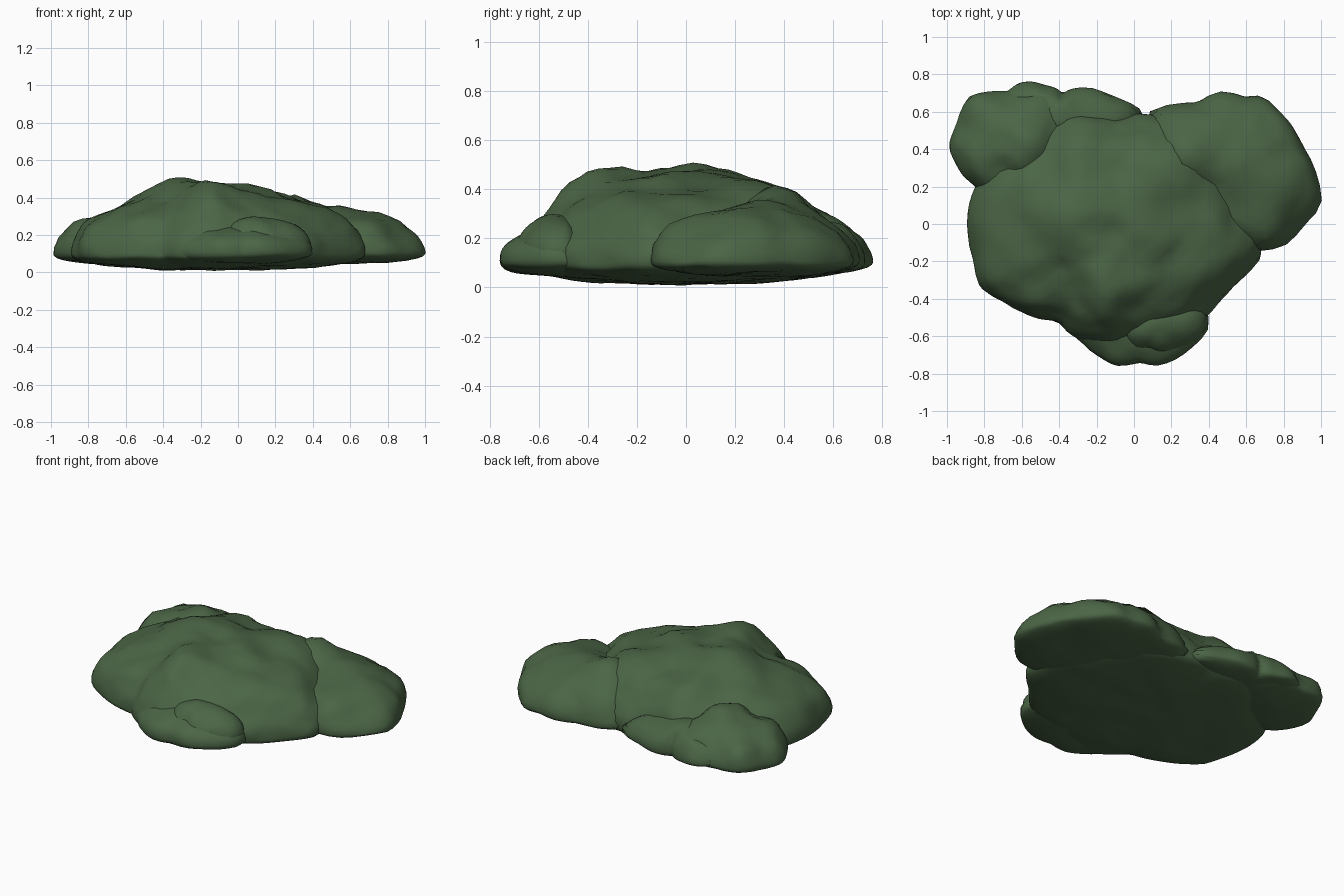
import bpy, math
from mathutils import Vector, noise

moss = bpy.data.materials.new("moss green")
moss.diffuse_color = (0.070, 0.130, 0.060, 1)


def outline_radius(points, centre):
    """Return a function giving the plan radius at any angle around the centre."""
    polar = sorted((math.atan2(y - centre[1], x - centre[0]),
                    math.hypot(x - centre[0], y - centre[1])) for x, y in points)
    ring = [(polar[-1][0] - math.tau, polar[-1][1])] + polar + [(polar[0][0] + math.tau, polar[0][1])]

    def radius(a):
        for (a0, r0), (a1, r1) in zip(ring, ring[1:]):
            if a0 <= a <= a1:
                t = (a - a0) / max(a1 - a0, 1e-6)
                return r0 + (r1 - r0) * t
        return ring[0][1]
    return radius


def clump(name, centre, points, bottom, rim, top, full=1.0, bumps=(), rough=0.02, seed=0, detail=4):
    """Lumpy cushion: flat underside, plan outline widest at the rim, domed top."""
    bpy.ops.mesh.primitive_ico_sphere_add(subdivisions=detail, radius=1)
    ob = bpy.context.object
    ob.name = ob.data.name = name
    radius = outline_radius(points, centre)
    for v in ob.data.vertices:
        d = v.co.normalized()
        flat = math.hypot(d.x, d.y)
        r = radius(math.atan2(d.y, d.x)) * flat
        ux, uy = (d.x / flat, d.y / flat) if flat > 1e-6 else (0, 0)
        x, y = centre[0] + ux * r, centre[1] + uy * r
        if d.z >= 0:
            z = rim + (top - rim) * d.z ** full
            for bx, by, size, height in bumps:
                z += height * d.z * math.exp(-((x - bx) ** 2 + (y - by) ** 2) / size ** 2)
        else:
            z = rim - (rim - bottom) * abs(d.z) ** 0.7
        # broad lumps, calmer underneath
        p = Vector((x, y, z)) * 4.5 + Vector((seed * 7.3, seed * 3.1, 0))
        n = noise.noise(p) + 0.5 * noise.noise(p * 2.3)
        z += n * rough * (max(d.z, 0) * 0.7 + 0.4)
        x += ux * n * rough * 0.6
        y += uy * n * rough * 0.6
        v.co = (x, y, max(z, 0.0))
    ob.data.materials.append(moss)
    ob.data.shade_smooth()
    return ob


# Large central cushion
clump("main_clump", (-0.12, 0.0),
      [(-0.89, 0), (-0.87, 0.15), (-0.78, 0.3), (-0.62, 0.45), (-0.4, 0.6), (-0.1, 0.57),
       (0.1, 0.58), (0.3, 0.54), (0.5, 0.36), (0.62, 0.15), (0.67, -0.05), (0.67, -0.18),
       (0.55, -0.32), (0.4, -0.47), (0.2, -0.57), (0, -0.63), (-0.1, -0.67), (-0.22, -0.66),
       (-0.4, -0.52), (-0.6, -0.47), (-0.82, -0.33), (-0.86, -0.2)],
      0.012, 0.1, 0.45, 0.95,
      [(-0.3, 0.03, 0.17, 0.07), (-0.15, -0.38, 0.2, 0.08), (0.18, 0.34, 0.17, 0.05),
       (-0.3, 0.4, 0.2, 0.06), (0.1, -0.1, 0.15, 0.02), (-0.36, -0.22, 0.09, -0.02)],
      0.028, 1, 5)

# Right back lobe, with a shoulder climbing onto the cushion
clump("right_clump", (0.53, 0.28),
      [(0.08, 0.6), (0.2, 0.65), (0.32, 0.65), (0.45, 0.7), (0.6, 0.67), (0.67, 0.68), (0.8, 0.58),
       (0.9, 0.4), (0.98, 0.25), (1.0, 0.12), (0.92, 0), (0.8, -0.12), (0.68, -0.14),
       (0.5, -0.08), (0.25, 0.08), (0.05, 0.3)],
      0.045, 0.105, 0.34, 1.0,
      [(0.66, 0.3, 0.16, 0.02), (0.4, 0.48, 0.15, 0.03), (0.24, 0.36, 0.13, 0.14)], 0.03, 2)

# Back left lobe
clump("left_clump", (-0.64, 0.44),
      [(-1.0, 0.42), (-0.95, 0.55), (-0.87, 0.68), (-0.7, 0.71), (-0.58, 0.72), (-0.42, 0.69),
       (-0.3, 0.6), (-0.28, 0.45), (-0.42, 0.25), (-0.6, 0.15), (-0.8, 0.17), (-0.92, 0.25)],
      0.045, 0.115, 0.32, 1.0, [(-0.54, 0.36, 0.14, 0.05)], 0.03, 3)

# Small tufts along the back edge
clump("back_tuft", (-0.42, 0.58),
      [(-0.7, 0.68), (-0.62, 0.75), (-0.49, 0.75), (-0.38, 0.7), (-0.14, 0.69), (0.06, 0.6),
       (0.0, 0.5), (-0.3, 0.45), (-0.6, 0.5)],
      0.06, 0.11, 0.25, 1.0, (), 0.025, 4, 4)

# Front lobe, with a tuft rising against the cushion
clump("front_clump", (0.0, -0.5),
      [(-0.42, -0.5), (-0.3, -0.62), (-0.2, -0.71), (-0.1, -0.76), (0.03, -0.74), (0.13, -0.75),
       (0.25, -0.7), (0.39, -0.57), (0.39, -0.45), (0.2, -0.35), (-0.2, -0.35)],
      0.045, 0.11, 0.24, 0.85, [(-0.2, -0.6, 0.1, 0.02)], 0.02, 5)
clump("front_tuft", (0.09, -0.53),
      [(-0.1, -0.55), (-0.07, -0.62), (0.08, -0.68), (0.25, -0.66), (0.38, -0.57),
       (0.39, -0.47), (0.25, -0.43), (0.0, -0.43)],
      0.09, 0.14, 0.3, 1.0, (), 0.015, 6)
